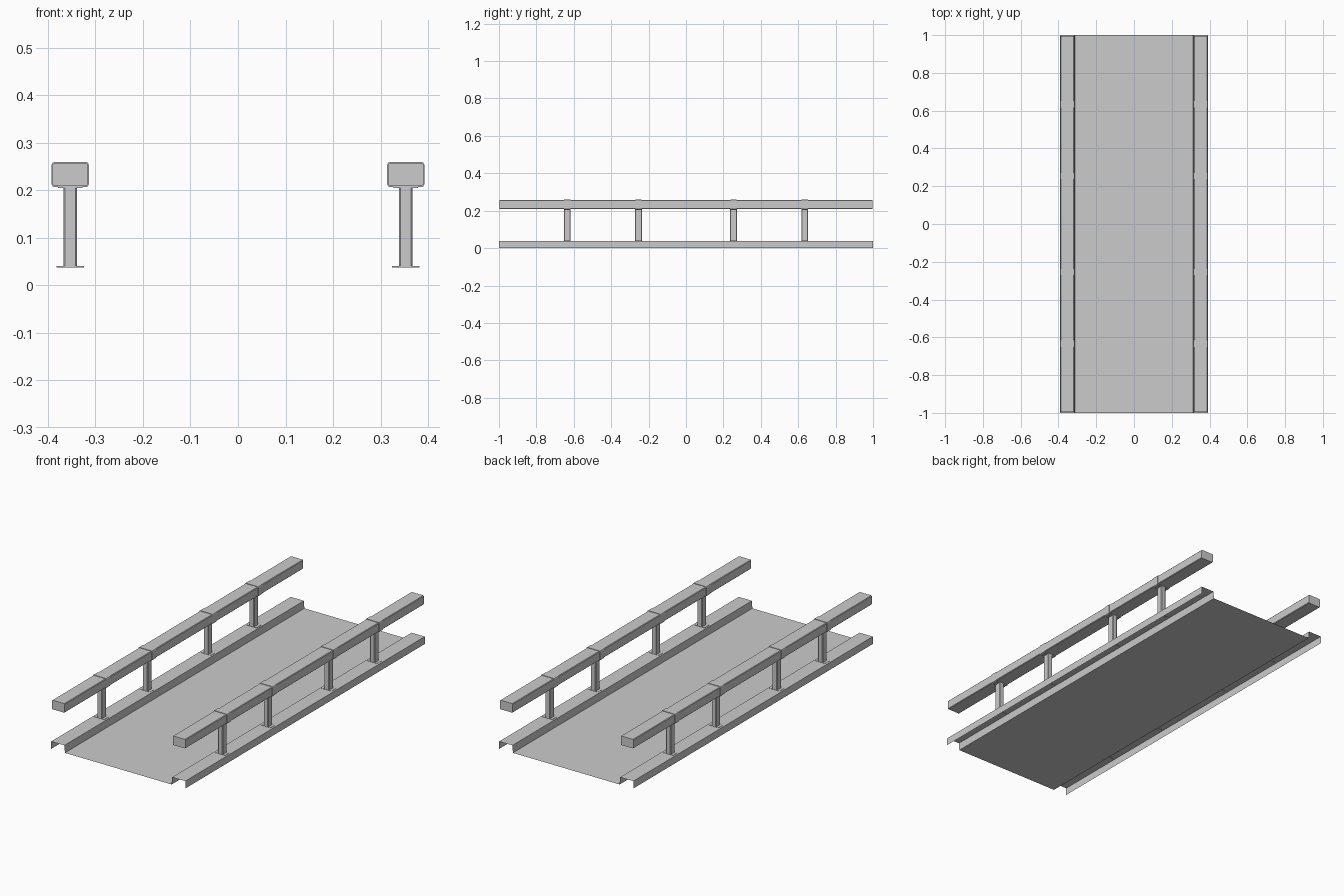
import bpy, bmesh

if "Cube" in bpy.data.objects:
    bpy.data.objects.remove(bpy.data.objects["Cube"])

RAIL_X = 0.353
POST_Y = (-0.635, -0.254, 0.254, 0.635)


def finish(name, bm):
    me = bpy.data.meshes.new(name)
    bm.to_mesh(me)
    bm.free()
    ob = bpy.data.objects.new(name, me)
    bpy.context.collection.objects.link(ob)
    return ob


def box(name, center, size, bevel_axis=None, bevel=0.0, segments=1):
    """Box, optionally bevelled on the four edges running along one axis."""
    bm = bmesh.new()
    bmesh.ops.create_cube(bm, size=1)
    for v in bm.verts:
        v.co = [c + s * p for c, s, p in zip(center, size, v.co)]
    if bevel_axis is not None:
        edges = [e for e in bm.edges
                 if abs((e.verts[0].co - e.verts[1].co)[bevel_axis]) > 1e-5]
        bmesh.ops.bevel(bm, geom=edges, offset=bevel, segments=segments,
                        profile=0.5, affect='EDGES')
    return finish(name, bm)


# Deck: one thin folded sheet with a raised channel along each side
profile = [(-0.392, 0), (-0.392, 0.039), (-0.315, 0.039), (-0.312, 0),
           (0.312, 0), (0.315, 0.039), (0.392, 0.039), (0.392, 0)]
bm = bmesh.new()
front = [bm.verts.new((x, -1, z)) for x, z in profile]
back = [bm.verts.new((x, 1, z)) for x, z in profile]
for i in range(len(profile) - 1):
    bm.faces.new((front[i], front[i + 1], back[i + 1], back[i]))
finish("deck", bm)

for side, label in ((-1, "left"), (1, "right")):
    x = side * RAIL_X
    # Handrail beam
    box(f"{label}_rail", (x, 0, 0.233), (0.074, 1.992, 0.048), 1, 0.003)
    for n, y in enumerate(POST_Y, 1):
        # Post with foot plate, top plate and collar around the rail
        box(f"{label}_post_{n}", (x, y, 0.123), (0.028, 0.036, 0.172), 2, 0.003)
        box(f"{label}_foot_plate_{n}", (x, y, 0.039), (0.058, 0.036, 0.003))
        box(f"{label}_top_plate_{n}", (x, y, 0.2065), (0.052, 0.036, 0.004))
        box(f"{label}_collar_{n}", (x, y, 0.233), (0.078, 0.034, 0.053), 1, 0.006, 2)
